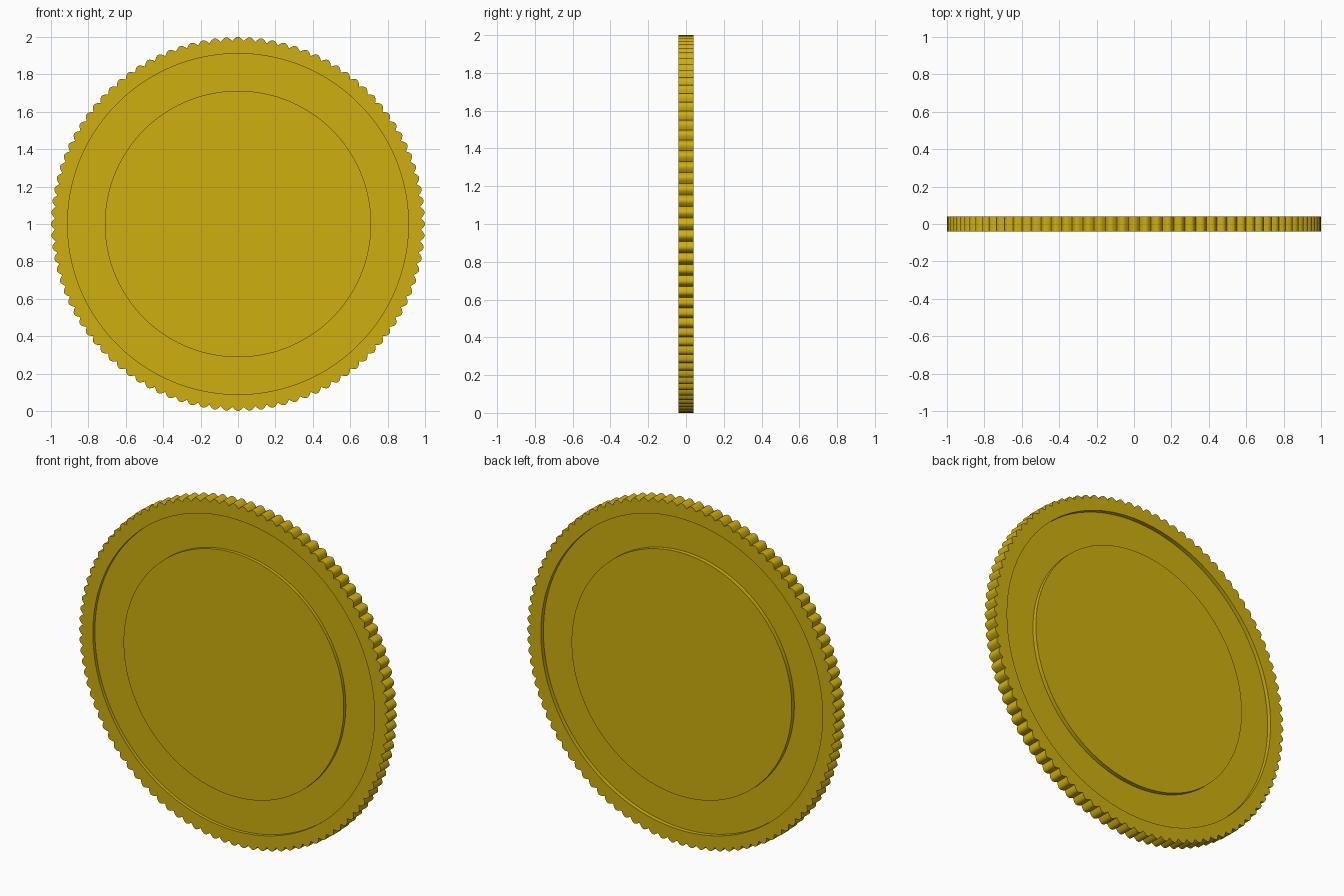
import bpy, bmesh, math

if "Cube" in bpy.data.objects:
    bpy.data.objects.remove(bpy.data.objects["Cube"])

TEETH, STEPS = 100, 8          # edge bumps, segments per bump
N = TEETH * STEPS
HALF = 0.04                    # half thickness
R_DISC, R_RIM = 0.712, 0.911   # raised centre, inner edge of rim
FRONT, BACK = -0.021, 0.016    # floor of the groove on each face


def plain(r):
    return lambda k: r


def reeded(k):
    # rounded bumps with sharp valleys
    return 0.978 + 0.022 * math.sin(math.pi * (k % STEPS) / STEPS)


# cross-section from front centre, round the reeded edge, to back centre
section = [
    (plain(R_DISC), -HALF), (plain(R_DISC), FRONT),
    (plain(R_RIM), FRONT), (plain(R_RIM), -HALF),
    (reeded, -HALF), (reeded, HALF),
    (plain(R_RIM), HALF), (plain(R_RIM), BACK),
    (plain(R_DISC), BACK), (plain(R_DISC), HALF),
]

bm = bmesh.new()
rings = []
for radius, y in section:
    ring = []
    for k in range(N):
        a = 2 * math.pi * (k - STEPS / 2) / N
        r = radius(k)
        ring.append(bm.verts.new((r * math.sin(a), y, 1 + r * math.cos(a))))
    rings.append(ring)

for a, b in zip(rings, rings[1:]):
    for k in range(N):
        j = (k + 1) % N
        bm.faces.new((a[k], a[j], b[j], b[k]))

# centre faces
bm.faces.new(rings[0])
bm.faces.new(rings[-1])
bmesh.ops.recalc_face_normals(bm, faces=bm.faces[:])

mesh = bpy.data.meshes.new("coin")
bm.to_mesh(mesh)
bm.free()
coin = bpy.data.objects.new("coin", mesh)
bpy.context.collection.objects.link(coin)

gold = bpy.data.materials.new("gold")
gold.diffuse_color = (0.62, 0.43, 0.005, 1)
gold.use_nodes = True
gold.node_tree.nodes["Principled BSDF"].inputs["Base Color"].default_value = gold.diffuse_color
mesh.materials.append(gold)

bpy.context.view_layer.objects.active = coin
coin.select_set(True)
bpy.ops.object.shade_smooth_by_angle(angle=math.radians(30))
